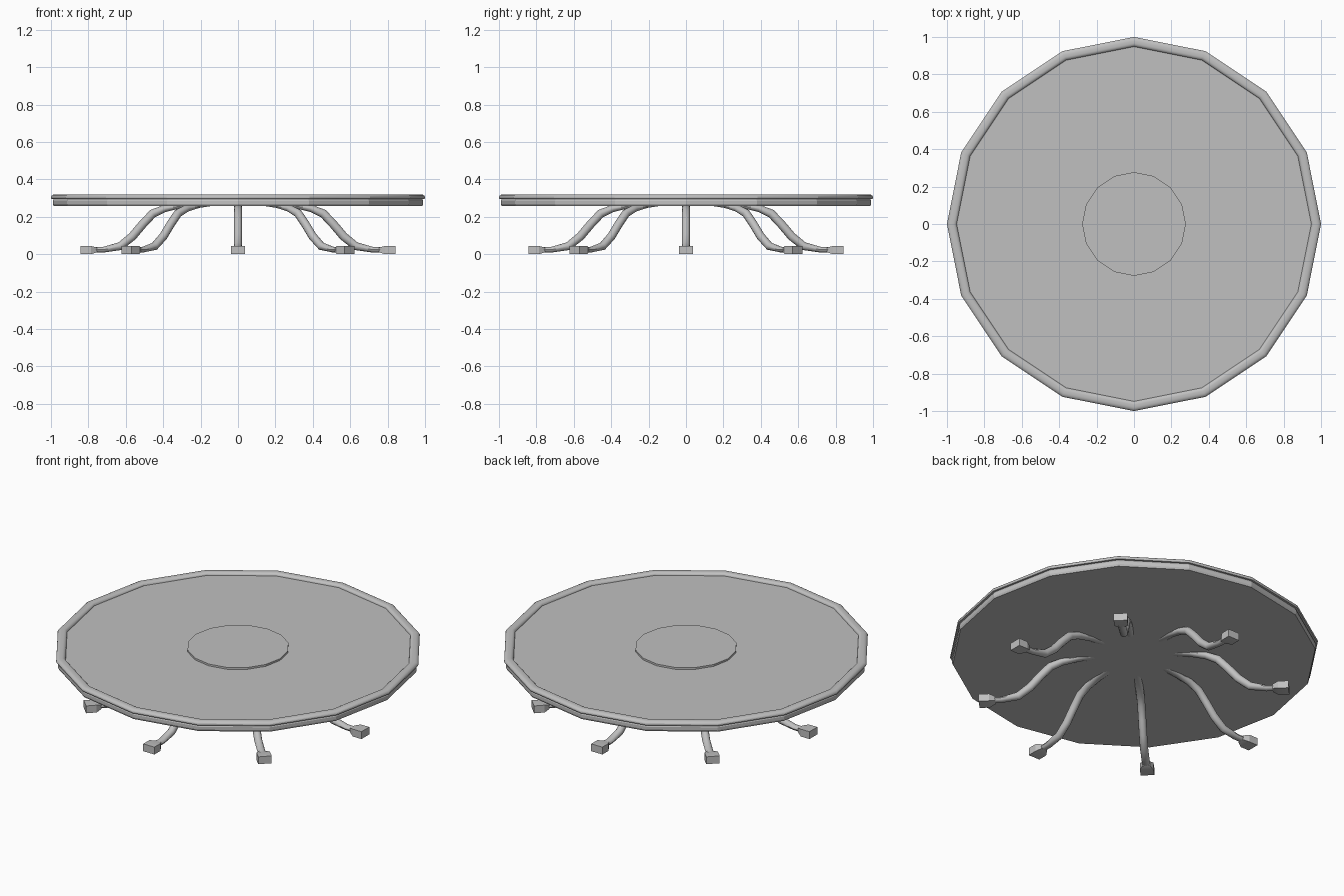
import bpy, bmesh, math
from math import sin, cos, pi, radians
from mathutils import Vector, Matrix

if "Cube" in bpy.data.objects:
    bpy.data.objects.remove(bpy.data.objects["Cube"])

# Single plain grey finish
GREY = (0.53, 0.53, 0.53, 1.0)
mat = bpy.data.materials.new("plain grey")
mat.diffuse_color = GREY
mat.use_nodes = True
mat.node_tree.nodes["Principled BSDF"].inputs["Base Color"].default_value = GREY


def finish(name, bm, angle):
    """Turn a bmesh into a named object, smooth up to the given angle."""
    bmesh.ops.recalc_face_normals(bm, faces=bm.faces)
    mesh = bpy.data.meshes.new(name)
    bm.to_mesh(mesh)
    bm.free()
    mesh.materials.append(mat)
    obj = bpy.data.objects.new(name, mesh)
    bpy.context.collection.objects.link(obj)
    bpy.ops.object.select_all(action='DESELECT')
    obj.select_set(True)
    bpy.context.view_layer.objects.active = obj
    bpy.ops.object.shade_smooth_by_angle(angle=radians(angle))
    return obj


def loft(bm, rings):
    """Skin a list of closed rings and cap both ends."""
    loops = [[bm.verts.new(p) for p in ring] for ring in rings]
    for a, b in zip(loops, loops[1:]):
        n = len(a)
        for i in range(n):
            j = (i + 1) % n
            bm.faces.new((a[i], a[j], b[j], b[i]))
    bm.faces.new(loops[0])
    bm.faces.new(loops[-1])


def turned(name, profile, sides=16):
    """Sixteen-sided turned solid from (radius, height) points."""
    bm = bmesh.new()
    step = 2 * pi / sides
    loft(bm, [[(r * cos(i * step), r * sin(i * step), z) for i in range(sides)]
              for r, z in profile])
    return finish(name, bm, 20)


# Tabletop: lower band, groove, rounded rim bead, recessed surface
bead = [(0.976 + 0.024 * cos(t), 0.304 + 0.016 * sin(t))
        for t in (radians(15 * k) for k in range(-2, 7))]
inner = [(0.968 - 0.02 * sin(t), 0.304 + 0.016 * cos(t))
         for t in (radians(15 * k) for k in range(7))]
turned("tabletop", [(0.985, 0.257), (0.99, 0.268), (0.99, 0.285), (0.985, 0.296)]
       + bead + inner)

# Raised turntable disc in the middle
turned("centre_disc", [(0.277, 0.300), (0.277, 0.315)])

# Leg path: (radius, height, half thickness)
PATH = [(0.21, 0.264, 0.007), (0.30, 0.258, 0.011), (0.39, 0.245, 0.019),
        (0.455, 0.218, 0.023), (0.51, 0.160, 0.023), (0.565, 0.095, 0.023),
        (0.63, 0.043, 0.022), (0.72, 0.024, 0.015), (0.79, 0.024, 0.015)]
HALF_WIDTH = 0.022


def leg_rings(sides=12):
    points = [Vector((r, 0, z)) for r, z, t in PATH]
    rings = []
    for i, p in enumerate(points):
        ahead = points[min(i + 1, len(points) - 1)]
        along = (ahead - points[max(i - 1, 0)]).normalized()
        up = Vector((-along.z, 0, along.x))
        rings.append([p + Vector((0, HALF_WIDTH * cos(a), 0)) + up * PATH[i][2] * sin(a)
                      for a in (2 * pi * k / sides for k in range(sides))])
    return rings


def box_ring(x, half_y, low, high):
    return [(x, -half_y, low), (x, half_y, low), (x, half_y, high), (x, -half_y, high)]


# Eight curved legs, each ending in a block foot with a tapered heel
for n in range(8):
    spin = Matrix.Rotation(n * pi / 4, 4, 'Z')
    bm = bmesh.new()
    loft(bm, leg_rings())
    bm.transform(spin)
    finish(f"leg_{n + 1}", bm, 35)
    bm = bmesh.new()
    loft(bm, [box_ring(0.755, 0.020, 0.010, 0.036),
              box_ring(0.785, 0.037, 0.000, 0.044),
              box_ring(0.842, 0.037, 0.000, 0.044)])
    bm.transform(spin)
    finish(f"foot_{n + 1}", bm, 20)
